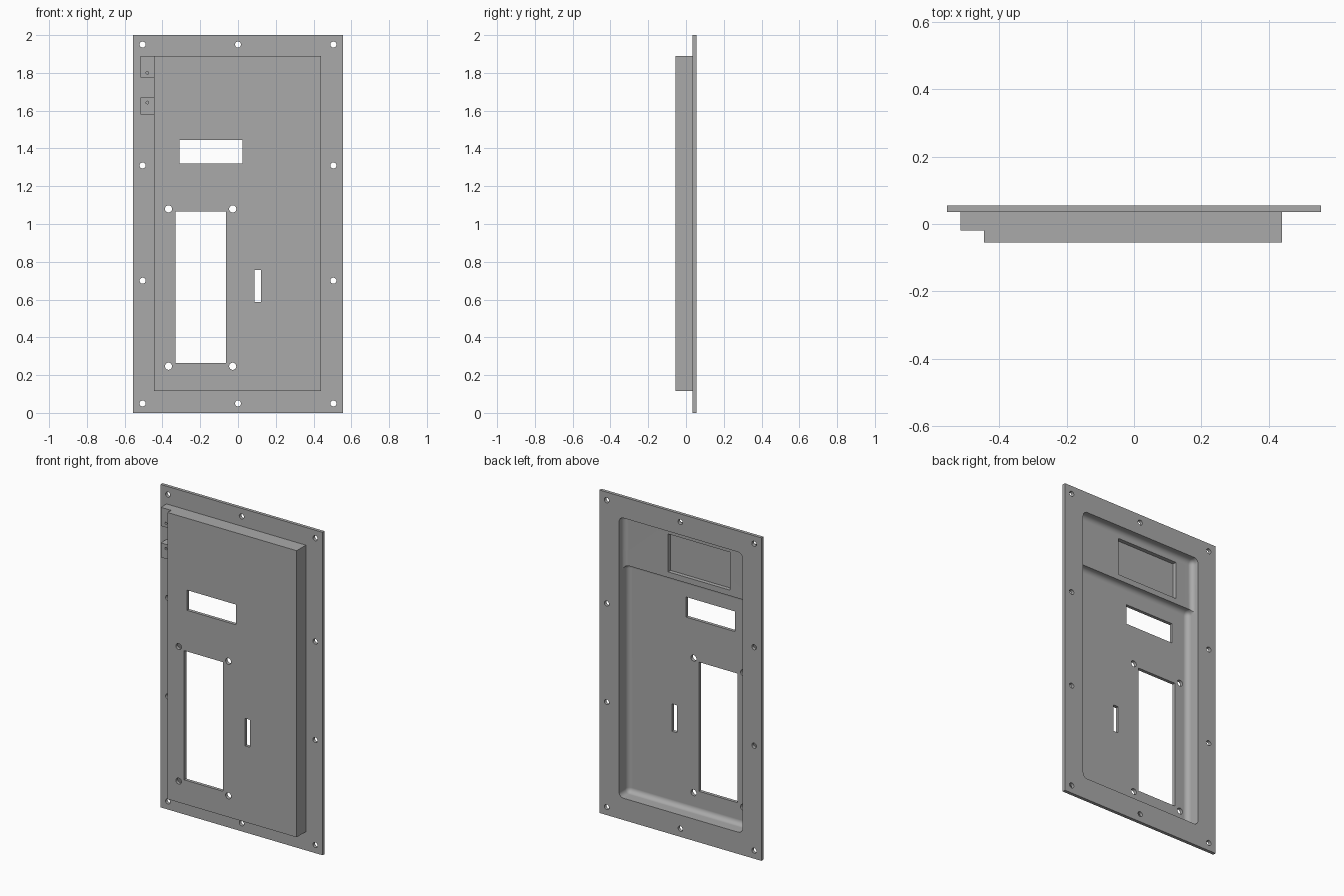
import bpy, bmesh, math
from mathutils import Matrix, Vector

cube = bpy.data.objects.get("Cube")
if cube:
    bpy.data.objects.remove(cube, do_unlink=True)

grey = bpy.data.materials.new("plain grey")
grey.use_nodes = True
grey.diffuse_color = (0.4, 0.4, 0.4, 1)
grey.node_tree.nodes["Principled BSDF"].inputs["Base Color"].default_value = (0.4, 0.4, 0.4, 1)

BACK = 0.2      # cutters run out past the back
FRONT = -0.2    # and past the front


def add_box(bm, x, y, z):
    """Box from (min, max) ranges."""
    centre = Vector([(r[0] + r[1]) / 2 for r in (x, y, z)])
    size = [r[1] - r[0] for r in (x, y, z)]
    bmesh.ops.create_cube(bm, size=1, matrix=Matrix.Translation(centre) @ Matrix.Diagonal((*size, 1)))


def add_hole(bm, x, z, radius, y=(FRONT, BACK)):
    """Round bar along y."""
    place = Matrix.Translation((x, sum(y) / 2, z)) @ Matrix.Rotation(math.pi / 2, 4, 'X')
    bmesh.ops.create_cone(bm, cap_ends=True, segments=24, radius1=radius, radius2=radius,
                          depth=y[1] - y[0], matrix=place)


def make_object(name, bm):
    bmesh.ops.recalc_face_normals(bm, faces=bm.faces)
    mesh = bpy.data.meshes.new(name)
    bm.to_mesh(mesh)
    bm.free()
    mesh.materials.append(grey)
    obj = bpy.data.objects.new(name, mesh)
    bpy.context.collection.objects.link(obj)
    return obj


def box_object(name, x, y, z):
    bm = bmesh.new()
    add_box(bm, x, y, z)
    return make_object(name, bm)


def recess(name, x, y, z, radius, open_bottom=False):
    """Tray-shaped cutter, rounded at its corners and around its floor."""
    bm = bmesh.new()
    add_box(bm, x, y, z)

    def rounded(edge):
        at_back = all(v.co.y > y[1] - 0.001 for v in edge.verts)
        at_bottom = all(v.co.z < z[0] + 0.001 for v in edge.verts)
        return not at_back and not (open_bottom and at_bottom)

    bmesh.ops.bevel(bm, geom=[e for e in bm.edges if rounded(e)], offset=radius,
                    segments=6, profile=0.5, affect='EDGES')
    return make_object(name, bm)


def combine(target, tool, operation):
    """Apply one boolean and discard the tool."""
    mod = target.modifiers.new(tool.name, 'BOOLEAN')
    mod.operation, mod.solver, mod.object = operation, 'EXACT', tool
    bpy.context.view_layer.update()
    graph = bpy.context.evaluated_depsgraph_get()
    mesh = bpy.data.meshes.new_from_object(target.evaluated_get(graph))
    target.modifiers.clear()
    target.data = mesh
    bpy.data.objects.remove(tool, do_unlink=True)


# Flange plate, raised front housing and two side mounting tabs
panel = box_object("front_panel", (-0.555, 0.555), (0.035, 0.055), (0, 2))
combine(panel, box_object("housing", (-0.445, 0.44), (-0.055, 0.045), (0.115, 1.89)), 'UNION')
for z in ((1.775, 1.89), (1.58, 1.67)):
    combine(panel, box_object("side_tab", (-0.515, -0.435), (-0.02, 0.045), z), 'UNION')

# Hollow back: deep main tray, shallower upper tray with a pocket in it
inner_x = (-0.425, 0.42)
combine(panel, recess("main_tray", inner_x, (-0.035, BACK), (0.135, 1.555), 0.03), 'DIFFERENCE')
combine(panel, recess("upper_tray", inner_x, (0.005, BACK), (1.5, 1.87), 0.03, True), 'DIFFERENCE')
combine(panel, box_object("pocket", (-0.305, 0.12), (-0.02, BACK), (1.59, 1.825)), 'DIFFERENCE')

# Display window, tall window and slot
cuts = bmesh.new()
for x, z in (((-0.31, 0.025), (1.32, 1.445)),
             ((-0.33, -0.063), (0.265, 1.065)),
             ((0.087, 0.122), (0.587, 0.757))):
    add_box(cuts, x, (FRONT, BACK), z)

# Flange screw holes
for x in (-0.505, 0, 0.505):
    for z in (0.05, 0.7, 1.31, 1.95):
        if x or z in (0.05, 1.95):
            add_hole(cuts, x, z, 0.016)

# Screw holes around the tall window
for x in (-0.368, -0.028):
    for z in (0.247, 1.08):
        add_hole(cuts, x, z, 0.019)

# Small blind holes in the tabs
for z in (1.8, 1.643):
    add_hole(cuts, -0.48, z, 0.007, (FRONT, 0.02))
combine(panel, make_object("openings", cuts), 'DIFFERENCE')

# Smooth the fillets and hole walls, keep corners crisp
bpy.ops.object.select_all(action='DESELECT')
panel.select_set(True)
bpy.context.view_layer.objects.active = panel
bpy.ops.object.shade_smooth_by_angle(angle=math.radians(30))
weighted = panel.modifiers.new("even_normals", 'WEIGHTED_NORMAL')
weighted.keep_sharp = True
